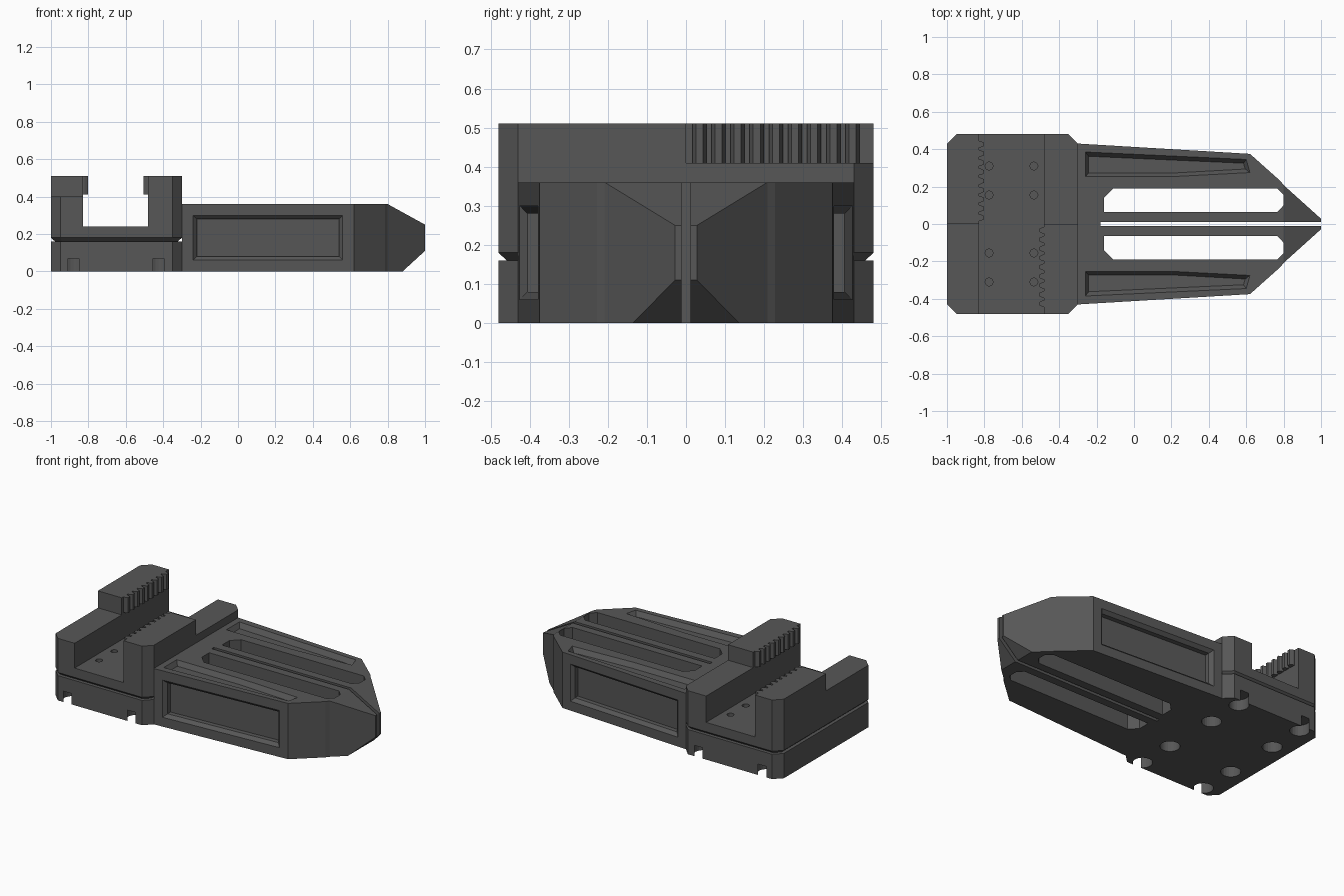
import bpy, bmesh, math
from mathutils import Vector

if "Cube" in bpy.data.objects:
    bpy.data.objects.remove(bpy.data.objects["Cube"])

grey = bpy.data.materials.new("dark_grey")
grey.diffuse_color = (0.095, 0.095, 0.095, 1)
grey.use_nodes = True
grey.node_tree.nodes["Principled BSDF"].inputs["Base Color"].default_value = grey.diffuse_color


def loft(name, rings):
    """Skin rings of equal point count into a closed solid."""
    bm = bmesh.new()
    vs = [[bm.verts.new(p) for p in ring] for ring in rings]
    n = len(vs[0])
    bm.faces.new(vs[0])
    bm.faces.new(vs[-1])
    for a, b in zip(vs, vs[1:]):
        for i in range(n):
            j = (i + 1) % n
            bm.faces.new((a[i], a[j], b[j], b[i]))
    bmesh.ops.recalc_face_normals(bm, faces=bm.faces)
    me = bpy.data.meshes.new(name)
    bm.to_mesh(me)
    bm.free()
    me.materials.append(grey)
    ob = bpy.data.objects.new(name, me)
    bpy.context.collection.objects.link(ob)
    return ob


def prism(name, pts, z0, z1):
    return loft(name, [[(x, y, z) for x, y in pts] for z in (z0, z1)])


def box(x0, x1, y0, y1, z0, z1):
    return prism("cutter", [(x0, y0), (x1, y0), (x1, y1), (x0, y1)], z0, z1)


def cylinder(x, y, r, z0, z1, n=24):
    ring = [(x + r * math.cos(2 * math.pi * i / n),
             y + r * math.sin(2 * math.pi * i / n)) for i in range(n)]
    return prism("cutter", ring, z0, z1)


def cut(ob, cutter):
    mod = ob.modifiers.new("cut", 'BOOLEAN')
    mod.operation = 'DIFFERENCE'
    mod.solver = 'EXACT'
    mod.object = cutter
    bpy.context.view_layer.objects.active = ob
    bpy.ops.object.modifier_apply(modifier=mod.name)
    bpy.data.objects.remove(cutter)


def block_outline(i=0.0):
    """Rectangle with chamfered corners, inset by i."""
    x0, x1, y, c = -1 + i, -0.3 - i, 0.48 - i, 0.05 - 0.59 * i
    return [(x0 + c, -y), (x1 - c, -y), (x1, -y + c), (x1, y - c),
            (x1 - c, y), (x0 + c, y), (x0, y - c), (x0, -y + c)]


# Lower plate with round pockets underneath, the outer ones open at the sides
base = prism("base_plate", block_outline(), 0, 0.16)
for x in (-0.88, -0.425):
    for y in (-0.43, -0.185, 0.185, 0.43):
        cut(base, cylinder(x, y, 0.058, -0.02, 0.07))

# Upper block with a tapered foot, cross channel and stepped side walls
block = loft("channel_block", [[(x, y, z) for x, y in block_outline(i)]
                               for i, z in ((0.022, 0.16), (0, 0.18), (0, 0.51))])
cut(block, box(-0.83, -0.48, -0.6, 0.6, 0.24, 0.6))
cut(block, box(-1.1, -0.7, -0.6, 0, 0.40, 0.6))
cut(block, box(-0.6, -0.2, 0, 0.6, 0.41, 0.6))
for x in (-0.775, -0.535):
    for y in (-0.31, -0.155, 0.155, 0.31):
        cut(block, cylinder(x, y, 0.021, 0.20, 0.3, 16))


# Toothed jaws: a thin backing strip and nine teeth on each side
def jaw(name, wall, d, side):
    parts = []
    for k in range(9):
        y = side * (0.034 + k * 0.049)
        pts = [(wall - 0.01 * d, y - 0.018), (wall + 0.008 * d, y - 0.018),
               (wall + 0.028 * d, y - 0.009), (wall + 0.028 * d, y + 0.009),
               (wall + 0.008 * d, y + 0.018), (wall - 0.01 * d, y + 0.018)]
        parts.append(prism(name, pts, 0.41, 0.51))
    bpy.ops.object.select_all(action='DESELECT')
    for p in parts:
        p.select_set(True)
    bpy.context.view_layer.objects.active = parts[0]
    bpy.ops.object.join()


jaw("left_jaw_teeth", -0.83, 1, 1)
jaw("right_jaw_teeth", -0.478, -1, -1)

# Nose body: tapered outline, then sloped top and bottom at the tip
half = [(-0.3, 0.43), (0.62, 0.375), (0.785, 0.228), (0.8, 0.208), (1.0, 0.028)]
nose = prism("nose", half + [(x, -y) for x, y in reversed(half)], 0, 0.36)
bm = bmesh.new()
bm.from_mesh(nose.data)
for co, no in (((0.8, 0, 0.36), (0.11, 0, 0.2)), ((0.88, 0, 0), (0.11, 0, -0.12))):
    res = bmesh.ops.bisect_plane(bm, geom=bm.verts[:] + bm.edges[:] + bm.faces[:],
                                 plane_co=co, plane_no=Vector(no).normalized(),
                                 clear_outer=True)
    rim = [e for e in res["geom_cut"] if isinstance(e, bmesh.types.BMEdge)]
    bmesh.ops.holes_fill(bm, edges=rim, sides=0)
bmesh.ops.recalc_face_normals(bm, faces=bm.faces)
bm.to_mesh(nose.data)
bm.free()

# Centre slit
cut(nose, box(-0.18, 1.2, -0.011, 0.011, -0.1, 0.5))

slot = [(-0.16, 0.065), (-0.16, 0.14), (-0.11, 0.19), (0.765, 0.19),
        (0.8, 0.155), (0.8, 0.1), (0.765, 0.063)]
top_rim = [(-0.26, 0.385), (0.60, 0.345), (0.62, 0.275), (0.2, 0.253), (-0.26, 0.253)]
top_floor = [(-0.242, 0.362), (0.585, 0.325), (0.595, 0.294), (0.2, 0.272), (-0.242, 0.272)]


def side_ring(s, depth, inset):
    """Rectangle parallel to the tapered side wall."""
    x0, x1, z0, z1 = -0.24 + inset, 0.56 - inset, 0.06 + inset, 0.30 - inset
    return [(x, s * (0.43 - 0.0598 * (x + 0.3) - depth), z)
            for x, z in ((x0, z0), (x1, z0), (x1, z1), (x0, z1))]


for s in (1, -1):
    # Through slot
    cut(nose, prism("cutter", [(x, s * y) for x, y in slot], -0.1, 0.5))
    # Bevelled recess on top
    cut(nose, loft("cutter", [[(x, s * y, z) for x, y in ring] for ring, z in
                              ((top_rim, 0.37), (top_rim, 0.36), (top_floor, 0.33))]))
    # Bevelled recess in the side
    cut(nose, loft("cutter", [side_ring(s, d, i) for d, i in
                              ((-0.01, 0), (0, 0), (0.02, 0.02), (0.05, 0.02))]))
